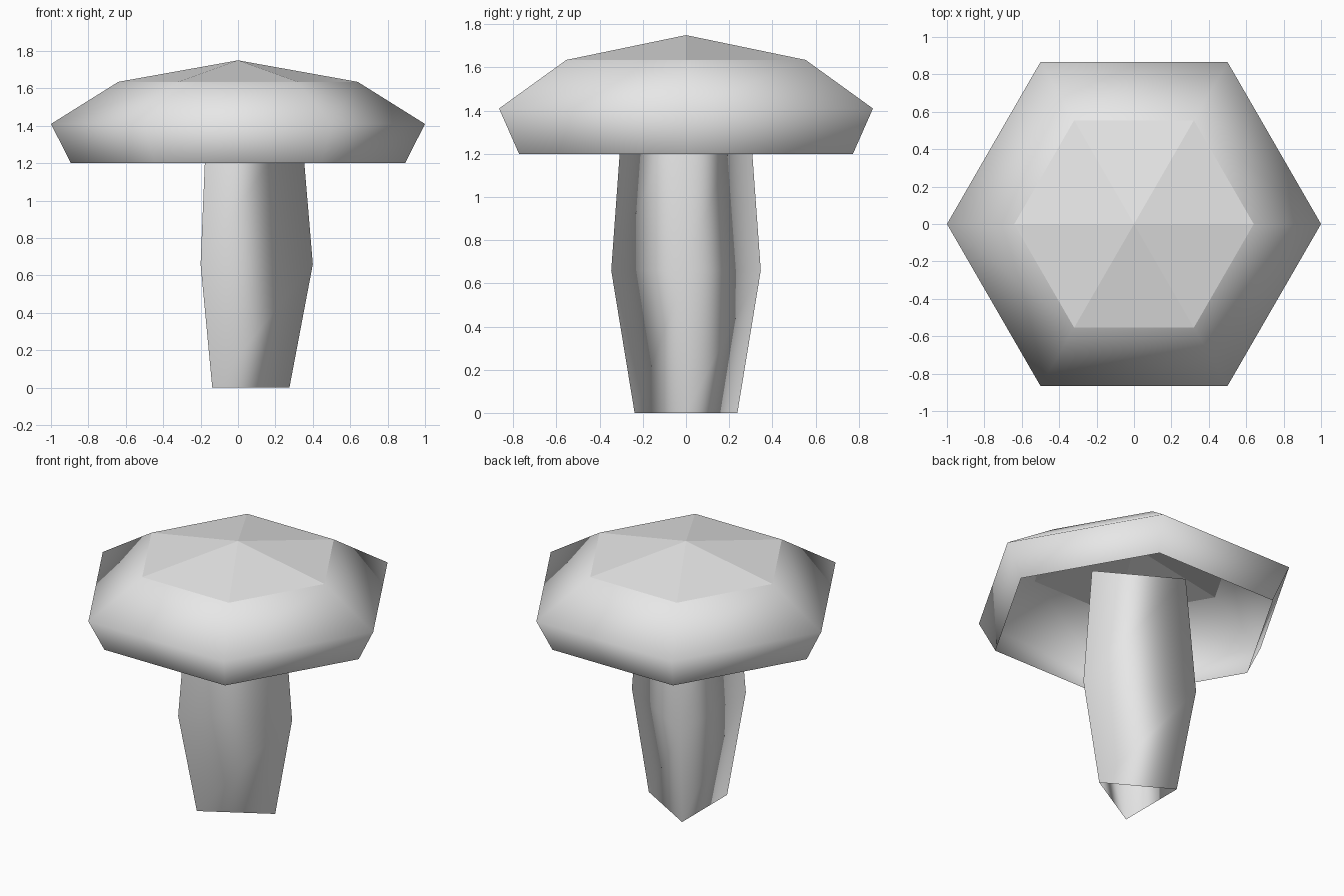
import bpy
import bmesh
from math import cos, sin, tau

# Remove the default cube
cube = bpy.data.objects.get("Cube")
if cube:
    bpy.data.objects.remove(cube, do_unlink=True)

# Single plain colour
grey = bpy.data.materials.new("plain_grey")
grey.use_nodes = True
GREY = (0.8, 0.8, 0.8, 1.0)
grey.diffuse_color = GREY
grey.node_tree.nodes["Principled BSDF"].inputs["Base Color"].default_value = GREY


def lathe(name, profile, sides, apex=None):
    """Open smooth shell of stacked polygon rings, with an optional flat-shaded peak."""
    bm = bmesh.new()
    rings = [
        [bm.verts.new((r * cos(tau * i / sides), r * sin(tau * i / sides), z))
         for i in range(sides)]
        for r, z in profile
    ]
    for low, high in zip(rings, rings[1:]):
        for i in range(sides):
            j = (i + 1) % sides
            bm.faces.new((low[i], low[j], high[j], high[i])).smooth = True
    if apex is not None:
        peak = bm.verts.new((0, 0, apex))
        top = rings[-1]
        for i in range(sides):
            j = (i + 1) % sides
            bm.faces.new((top[i], top[j], peak)).smooth = False
            bm.edges.get((top[i], top[j])).smooth = False
    mesh = bpy.data.meshes.new(name)
    bm.to_mesh(mesh)
    bm.free()
    mesh.materials.append(grey)
    obj = bpy.data.objects.new(name, mesh)
    bpy.context.collection.objects.link(obj)
    return obj


# Three-sided stem, open at both ends and reaching up inside the cap
lathe("stem", [(0.275, 0), (0.4, 0.66), (0.333, 1.46)], 3)

# Six-sided hollow cap with a faceted peak
lathe("cap", [(0.893, 1.2), (1.0, 1.41), (0.64, 1.635)], 6, apex=1.75)
